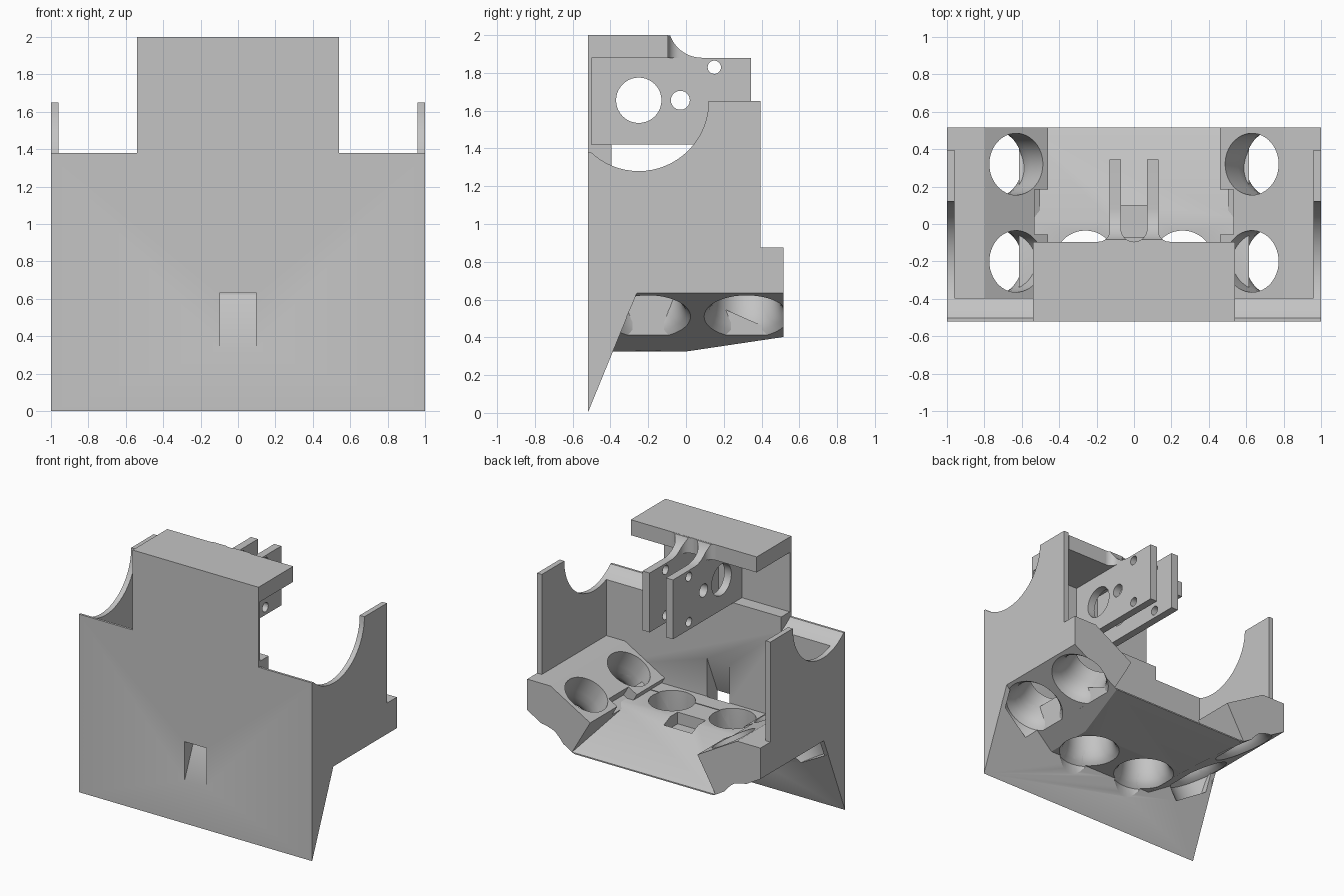
import bpy, bmesh, math
from mathutils import Matrix, Vector

if "Cube" in bpy.data.objects:
    bpy.data.objects.remove(bpy.data.objects["Cube"], do_unlink=True)

grey = bpy.data.materials.new("plain_grey")
grey.use_nodes = True
COLOR = (0.55, 0.55, 0.55, 1)
grey.diffuse_color = COLOR
grey.node_tree.nodes["Principled BSDF"].inputs["Base Color"].default_value = COLOR


def finish(name, bm):
    bmesh.ops.recalc_face_normals(bm, faces=bm.faces)
    mesh = bpy.data.meshes.new(name)
    bm.to_mesh(mesh)
    bm.free()
    mesh.materials.append(grey)
    obj = bpy.data.objects.new(name, mesh)
    bpy.context.collection.objects.link(obj)
    return obj


def prism(name, points, axis, start, end):
    """Extrude a flat profile along one axis."""
    place = {"x": lambda p: (start, *p),
             "y": lambda p: (p[0], start, p[1]),
             "z": lambda p: (*p, start)}[axis]
    bm = bmesh.new()
    face = bm.faces.new([bm.verts.new(place(p)) for p in points])
    new = bmesh.ops.extrude_face_region(bm, geom=[face])["geom"]
    shift = Vector([(end - start) * (axis == a) for a in "xyz"])
    bmesh.ops.translate(bm, vec=shift,
                        verts=[v for v in new if isinstance(v, bmesh.types.BMVert)])
    return finish(name, bm)


def box(name, x, y, z):
    return prism(name, [(x[0], y[0]), (x[1], y[0]), (x[1], y[1]), (x[0], y[1])], "z", *z)


def arc(cx, cy, r, a, b, n):
    angles = [math.radians(a + (b - a) * i / n) for i in range(n + 1)]
    return [(cx + r * math.cos(t), cy + r * math.sin(t)) for t in angles]


def rod(y, z, r, x0, x1):
    """Round cutter lying along x."""
    return prism("cutter", arc(y, z, r, 0, 360, 64)[:-1], "x", x0, x1)


def bell_cutter(location, tilt):
    """Straight bore that flares into a bell mouth underneath."""
    profile = [(0, .2), (.165, .2), (.165, -.14), (.17, -.2), (.182, -.25),
               (.2, -.285), (.225, -.31), (.225, -.42), (0, -.42)]
    bm = bmesh.new()
    verts = [bm.verts.new((r, 0, z)) for r, z in profile]
    edges = [bm.edges.new(pair) for pair in zip(verts, verts[1:])]
    bmesh.ops.spin(bm, geom=verts + edges, cent=(0, 0, 0), axis=(0, 0, 1),
                   angle=2 * math.pi, steps=48)
    bmesh.ops.remove_doubles(bm, verts=bm.verts, dist=1e-4)
    bm.transform(Matrix.Translation(location) @ Matrix.Rotation(tilt, 4, "Y"))
    return finish("cutter", bm)


def apply_boolean(obj, others, operation="DIFFERENCE"):
    bpy.context.view_layer.objects.active = obj
    for other in others:
        mod = obj.modifiers.new("cut", "BOOLEAN")
        mod.operation = operation
        mod.solver = "EXACT"
        mod.object = other
        bpy.ops.object.modifier_apply(modifier=mod.name)


parts = []
cutters = []

# Shared cutters: bores, round side openings, duct window
side_bores = {s: [bell_cutter((s * .63, y, .778), -s * math.pi / 6) for y in (-.2, .32)]
              for s in (-1, 1)}
centre_bores = [bell_cutter((s * .26, -.2, .63), 0) for s in (-1, 1)]
openings = {s: rod(-.25, 1.65, .37, s * .54, s * 1.1) for s in (-1, 1)}
window = prism("cutter", [(-.6, .14), (-.35, .73), (-.35, 1.035), (-.6, .445)],
               "x", -.095, .095)
cutters += side_bores[-1] + side_bores[1] + centre_bores + list(openings.values()) + [window]

# Front plate with its slanted foot
plate = prism("front_plate", [(-.52, 0), (-.26, .635), (-.395, .635), (-.395, 1.38),
                              (-.52, 1.38)], "x", -1, 1)
apply_boolean(plate, cutters)
parts.append(plate)

# Raised centre: ledge, thin panel and top shelf
parts.append(prism("raised_panel", [(-.52, 1.37), (-.395, 1.37), (-.395, 1.42), (-.5, 1.42),
                                    (-.5, 1.88), (-.095, 1.88), (-.095, 2), (-.52, 2)],
                   "x", -.54, .54))

for s, side in ((-1, "right"), (1, "left")):
    # Side wall with the round opening
    wall = prism(side + "_wall", [(-.52, .02), (-.26, .635), (.395, .635), (.395, 1.65),
                                  (-.25, 1.65), (-.25, 1.38), (-.52, 1.38)],
                 "x", s * .96, s)
    apply_boolean(wall, [openings[s]])
    parts.append(wall)

    # Tilted side tray with two bores and a notch in its inner edge
    section = [(1, .635), (1, .875), (.8, .875), (.46, .68), (.615, .412)]
    tray = prism(side + "_tray", [(s * x, z) for x, z in section], "y", -.41, .517)
    notch_section = [(.36, .7), (.46, .76), (.53, .725), (.575, .647), (.42, .56)]
    notch = prism("cutter", [(s * x, z) for x, z in notch_section], "y", -.055, .185)
    apply_boolean(tray, side_bores[s] + [notch])
    cutters.append(notch)
    parts.append(tray)

# Centre tray with a ramp at the back, trimmed to the tilt of the side trays
centre = prism("centre_tray", [(-.395, .325), (0, .325), (.517, .402), (.517, .412),
                               (.02, .63), (-.395, .63)], "x", -.615, .615)
trim = prism("cutter", [(-.465, .3249), (.465, .3249), (1, .635), (1, .9),
                        (-1, .9), (-1, .635)], "y", -1, 1)
apply_boolean(centre, [trim], "INTERSECT")
notch = box("cutter", (-.12, .12), (-.07, .1), (.54, .8))
apply_boolean(centre, centre_bores + [notch])
cutters += [trim, notch]
parts.append(centre)

# Pair of drilled hinge plates under the shelf
scoop = rod(.085, 2.06, .18, -.3, .3)
drills = [rod(y, z, r, -.3, .3) for y, z, r in
          ((-.25, 1.655, .12), (-.03, 1.655, .05), (.15, 1.83, .035), (.15, 1.48, .035))]
cutters += [scoop] + drills
for s, side in ((-1, "right"), (1, "left")):
    hinge = prism(side + "_hinge_plate", [(-.51, 1.42), (.345, 1.42), (.345, 1.88),
                                          (.085, 1.88), (.085, 1.999), (-.2, 1.999),
                                          (-.2, 1.9), (-.51, 1.9)], "x", s * .07, s * .13)
    apply_boolean(hinge, [scoop] + drills)
    parts.append(hinge)

    # Rounded gussets between shelf edge and hinge plate
    for label, x, r, direction in (("outer", .13, .06, 1), ("inner", .07, .069, -1)):
        curve = arc(r, r - .095, r, 180, 270, 10)
        points = [(s * (x + direction * u), v) for u, v in [(0, -.095)] + curve]
        gusset = prism(f"{side}_{label}_gusset", points, "z", 1.88, 1.999)
        apply_boolean(gusset, [scoop])
        parts.append(gusset)

for cutter in cutters:
    bpy.data.objects.remove(cutter, do_unlink=True)

# Smooth bores, sharp edges
bpy.ops.object.select_all(action="DESELECT")
for part in parts:
    part.select_set(True)
bpy.context.view_layer.objects.active = plate
bpy.ops.object.shade_smooth_by_angle(angle=math.radians(25))
